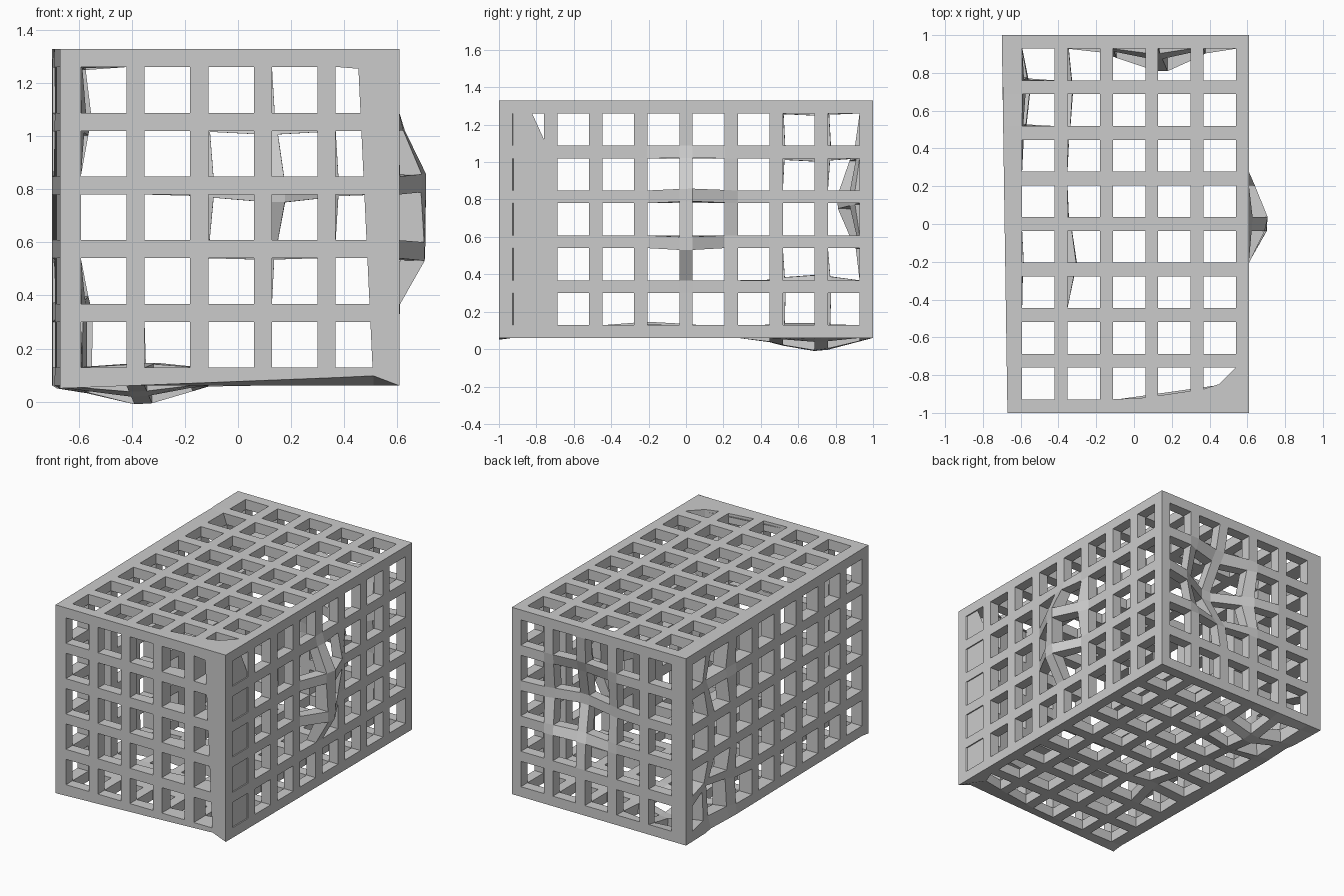
import bpy, bmesh
from mathutils import Vector

if "Cube" in bpy.data.objects:
    bpy.data.objects.remove(bpy.data.objects["Cube"])


def lines(start, holes, pitch, bar):
    """Alternating bar / hole grid lines along one axis."""
    out = []
    for i in range(holes + 1):
        out += [start + i * pitch, start + i * pitch + bar]
    return out


X = lines(-0.66, 5, 0.24, 0.068)
Y = lines(-1.0, 8, 0.241, 0.072)
Z = lines(0.06, 5, 0.24, 0.068)
NX, NY, NZ = len(X) - 1, len(Y) - 1, len(Z) - 1


def solid(i, j, k):
    """True where a lattice wall occupies the grid cell."""
    if not (0 <= i < NX and 0 <= j < NY and 0 <= k < NZ):
        return False
    ei, ej, ek = i % 2 == 0, j % 2 == 0, k % 2 == 0
    return ((i in (0, NX - 1) and (ej or ek)) or
            (j in (0, NY - 1) and (ei or ek)) or
            (k in (0, NZ - 1) and (ei or ej)))


# dents: centre, radius, displacement
DENTS = [
    ((0.61, 0.03, 0.82), 0.24, (0.10, 0, 0.01)),       # right wall bulge
    ((0.61, 0.0, 0.56), 0.20, (0.10, 0, -0.01)),
    ((-0.42, 0.68, 0.06), 0.32, (0.03, 0, -0.07)),     # floor bulge
    ((0.10, 0.97, 0.82), 0.33, (0.05, -0.12, -0.03)),  # back wall dent
    ((-0.64, 0.65, 0.25), 0.25, (0.05, 0.03, 0.05)),   # left wall dents
    ((-0.64, 0.65, 1.12), 0.22, (0.05, 0.03, -0.03)),
    ((-0.38, -0.18, 0.08), 0.25, (0.05, 0, 0.02)),
]


def deform(p):
    q = p.copy()
    for c, r, d in DENTS:
        w = 1 - (p - Vector(c)).length / r
        if w > 0:
            q += Vector(d) * min(1, w * 1.2)
    # flared left side
    if p.x < -0.65:
        q.x -= 0.01 + 0.015 * (p.y + 1)
    # crushed front right corner
    if p.y < -0.92 and p.x > 0:
        t = min(1, p.x / 0.54)
        if p.y > -0.95 and p.x < 0.6:
            q.y += 0.08 * t
        if 0.5 < p.x < 0.6:
            q.x -= 0.03 + 0.06 * (p.z - 0.06) / 1.27
    # lower front edge rises to the right
    if p.y < -0.99 and p.z < 0.07 and p.x < 0.55:
        q.z += 0.05 * (p.x + 0.66) / 1.27 - 0.01
    return q


# crate lattice
bm = bmesh.new()
cache = {}


def vert(i, j, k):
    if (i, j, k) not in cache:
        cache[i, j, k] = bm.verts.new(deform(Vector((X[i], Y[j], Z[k]))))
    return cache[i, j, k]


for i in range(NX):
    for j in range(NY):
        for k in range(NZ):
            if not solid(i, j, k):
                continue
            for axis in range(3):
                for side in (0, 1):
                    n = [i, j, k]
                    n[axis] += 1 if side else -1
                    if solid(*n):
                        continue
                    quad = []
                    for a, b in ((0, 0), (1, 0), (1, 1), (0, 1)):
                        c = [i, j, k]
                        c[axis] += side
                        c[(axis + 1) % 3] += a
                        c[(axis + 2) % 3] += b
                        quad.append(vert(*c))
                    bm.faces.new(quad if side else quad[::-1])


def make(name, b):
    me = bpy.data.meshes.new(name)
    b.to_mesh(me)
    b.free()
    ob = bpy.data.objects.new(name, me)
    bpy.context.collection.objects.link(ob)
    return ob


make("crate_lattice", bm)


def sheet(name, pts):
    b = bmesh.new()
    b.faces.new([b.verts.new(p) for p in pts])
    return make(name, b)


# folded sheets closing the crushed corner
sheet("corner_side_sheet", [(0.600, -0.94, 0.07), (0.600, -0.75, 0.07),
                            (0.600, -0.75, 1.10), (0.600, -0.85, 1.32), (0.600, -0.94, 1.32)])
sheet("corner_top_fold", [(-0.30, -1.003, 1.315), (0.44, -1.003, 1.255),
                          (0.535, -1.003, 1.255), (0.608, -1.003, 1.328)])
sheet("top_front_fold", [(-0.10, -0.93, 1.31), (0.54, -0.93, 1.31), (0.54, -0.84, 1.31)])
